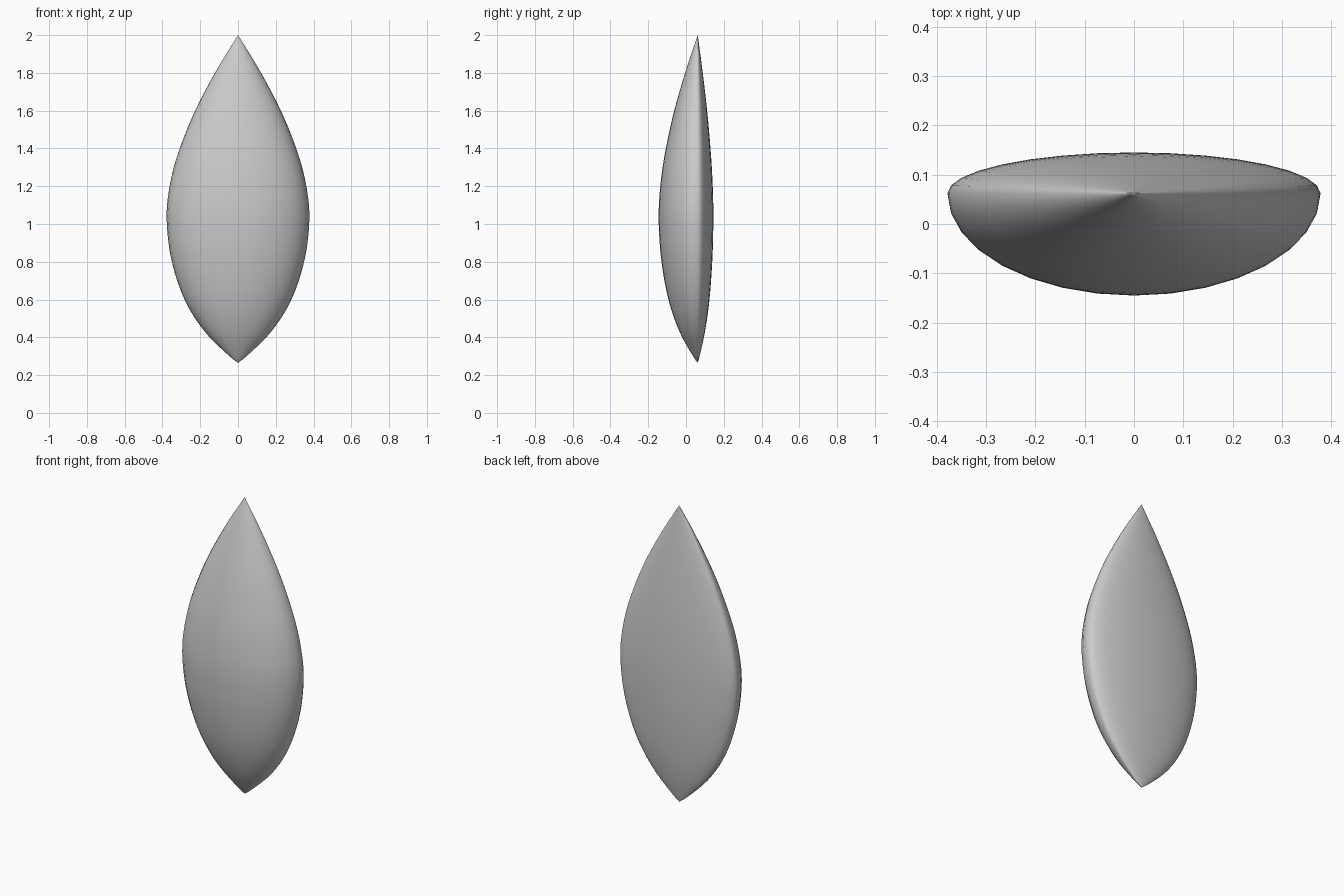
import bpy, bmesh, math

if "Cube" in bpy.data.objects:
    bpy.data.objects.remove(bpy.data.objects["Cube"])

# Outline of the seed: height and half width
PROFILE = [(0.265, 0), (0.3, 0.045), (0.4, 0.15), (0.5, 0.227), (0.6, 0.283),
           (0.7, 0.322), (0.8, 0.350), (0.9, 0.368), (1.03, 0.378), (1.15, 0.370),
           (1.3, 0.340), (1.45, 0.290), (1.6, 0.227), (1.75, 0.150), (1.88, 0.075),
           (1.95, 0.031), (2.0, 0)]
SEGMENTS = 32
TIP_Y = 0.062
FRONT, BACK = 0.207 / 0.378, 0.083 / 0.378  # depth of each side relative to half width


def subdivide(points, steps=3):
    """Smooth the outline with a Catmull-Rom curve."""
    out = []
    for i in range(len(points) - 1):
        p = [points[max(0, min(len(points) - 1, i + k))] for k in (-1, 0, 1, 2)]
        for s in range(steps):
            t = s / steps
            out.append(tuple(0.5 * (2 * b + (c - a) * t + (2 * a - 5 * b + 4 * c - d) * t * t
                                    + (3 * b - a - 3 * c + d) * t ** 3)
                             for a, b, c, d in zip(*p)))
    return out + [points[-1]]


# Seed body: rings with a deep front half and a shallow back half
bm = bmesh.new()
outline = subdivide(PROFILE)
rings = []
for z, w in outline[1:-1]:
    ring = []
    for i in range(SEGMENTS):
        a = 2 * math.pi * i / SEGMENTS
        depth = BACK if math.sin(a) > 0 else FRONT
        ring.append(bm.verts.new((w * math.cos(a), TIP_Y + w * depth * math.sin(a), z)))
    rings.append(ring)
bottom = bm.verts.new((0, TIP_Y, outline[0][0]))
top = bm.verts.new((0, TIP_Y, outline[-1][0]))
for i in range(SEGMENTS):
    j = (i + 1) % SEGMENTS
    bm.faces.new((bottom, rings[0][j], rings[0][i]))
    bm.faces.new((top, rings[-1][i], rings[-1][j]))
    for lo, hi in zip(rings, rings[1:]):
        bm.faces.new((lo[i], lo[j], hi[j], hi[i]))
for f in bm.faces:
    f.smooth = True
bmesh.ops.recalc_face_normals(bm, faces=bm.faces)
mesh = bpy.data.meshes.new("seed_body")
bm.to_mesh(mesh)
bm.free()
bpy.context.collection.objects.link(bpy.data.objects.new("seed_body", mesh))
